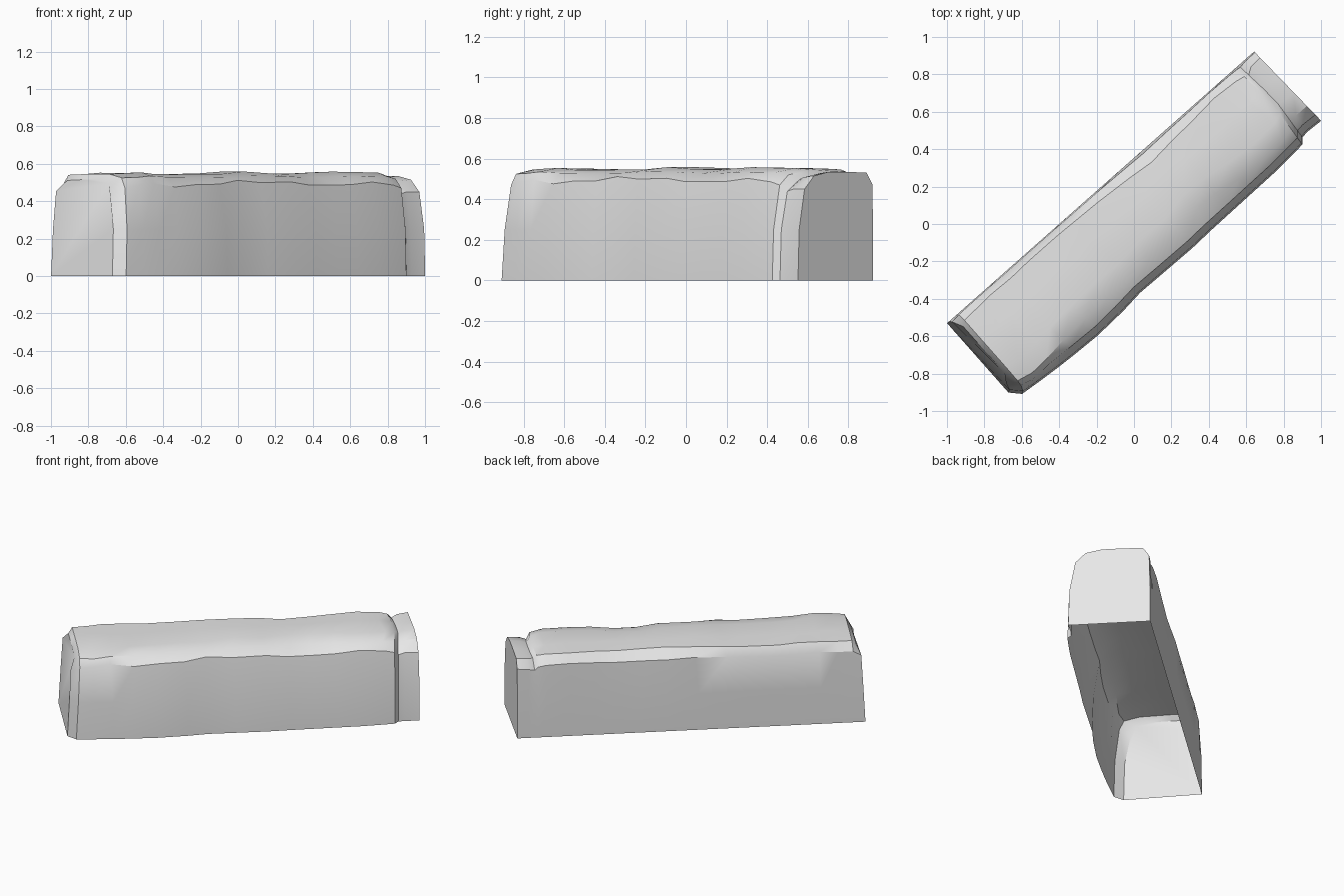
import bpy, bmesh, math, random
from mathutils import Matrix, Vector

if "Cube" in bpy.data.objects:
    bpy.data.objects.remove(bpy.data.objects["Cube"])
random.seed(4)

# Single stone colour
stone = bpy.data.materials.new("stone_grey")
stone.use_nodes = True
stone.diffuse_color = (0.8, 0.8, 0.8, 1)
stone.node_tree.nodes["Principled BSDF"].inputs["Base Color"].default_value = (0.8, 0.8, 0.8, 1)

# Stations along the block:
# position, front foot, front crest, front wall height, top height, back bevel
STATIONS = [
    (-1.10, -0.230, -0.140, 0.43, 0.515, 0.050),
    (-1.05, -0.284, -0.215, 0.47, 0.545, 0.030),
    (-0.93, -0.296, -0.235, 0.49, 0.550, 0.025),
    (-0.82, -0.305, -0.230, 0.50, 0.552, 0.020),
    (-0.70, -0.312, -0.215, 0.48, 0.548, 0.025),
    (-0.54, -0.318, -0.206, 0.49, 0.545, 0.020),
    (-0.35, -0.310, -0.198, 0.49, 0.548, 0.020),
    (-0.22, -0.297, -0.205, 0.51, 0.550, 0.025),
    (-0.05, -0.300, -0.185, 0.50, 0.555, 0.030),
    (0.15, -0.303, -0.190, 0.50, 0.552, 0.045),
    (0.30, -0.298, -0.160, 0.49, 0.550, 0.060),
    (0.45, -0.296, -0.165, 0.49, 0.548, 0.045),
    (0.60, -0.294, -0.190, 0.49, 0.555, 0.040),
    (0.75, -0.292, -0.205, 0.50, 0.555, 0.025),
    (0.90, -0.283, -0.195, 0.49, 0.550, 0.035),
    (0.957, -0.278, -0.180, 0.47, 0.540, 0.045),
    (0.980, -0.250, -0.130, 0.44, 0.518, 0.055),
    (1.02, -0.245, -0.140, 0.45, 0.528, 0.030),
    (1.104, -0.250, -0.140, 0.45, 0.535, 0.025),
]
BACK = 0.265


def section(foot, crest, wall, top, bevel):
    """Open cross-section from the front foot over the top to the back foot."""
    side = min(foot + 0.045, crest - 0.03)
    return [
        (foot, 0.0), (foot + 0.008, 0.25), (side, wall),
        (crest, top - 0.02), (crest + 0.1, top), (0.08, top),
        (BACK - bevel - 0.02, top - 0.004), (BACK - bevel * 0.25, top - 0.06),
        (BACK, 0.25), (BACK, 0.0),
    ]


# Loft the sections into a shell that is open underneath
bm = bmesh.new()
rows = []
last = len(STATIONS) - 1
for i, (pos, *shape) in enumerate(STATIONS):
    row = []
    for j, (v, z) in enumerate(section(*shape)):
        u = pos
        if i <= 1:                       # near end leans inwards
            u += 0.055 * z + (0.025 if z > 0.48 and i == 0 else 0)
        if i == last:                    # far end is cut slightly askew
            u -= 0.045 * v
        if 15 <= i <= 17:                # the step wanders across the top
            u += 0.025 * (1 - abs(v) / BACK)
        if 1 < i < 15 and 2 <= j <= 7:   # worn surface
            u += random.uniform(-0.02, 0.02)
            z += random.uniform(-0.005, 0.004)
        row.append(bm.verts.new((u, v, z)))
    rows.append(row)
for a, b in zip(rows, rows[1:]):
    for j in range(len(a) - 1):
        bm.faces.new((a[j], b[j], b[j + 1], a[j + 1]))
bm.faces.new(rows[0])
bm.faces.new(rows[-1][::-1])

# Make every face point away from the core of the block
core = Vector((0, 0, 0.25))
bm.normal_update()
for f in bm.faces:
    out = f.calc_center_median() - core
    out.x *= 0.2 if len(f.verts) == 4 else 1
    if f.normal.dot(out) < 0:
        f.normal_flip()

# Turn the block diagonally
bm.transform(Matrix.Rotation(math.radians(41.5), 4, "Z"))
mesh = bpy.data.meshes.new("stone_block")
bm.to_mesh(mesh)
bm.free()
mesh.materials.append(stone)
block = bpy.data.objects.new("stone_block", mesh)
bpy.context.collection.objects.link(block)

# Smooth the worn faces but keep the hard edges
bpy.ops.object.select_all(action="DESELECT")
block.select_set(True)
bpy.context.view_layer.objects.active = block
bpy.ops.object.shade_smooth_by_angle(angle=math.radians(32))
